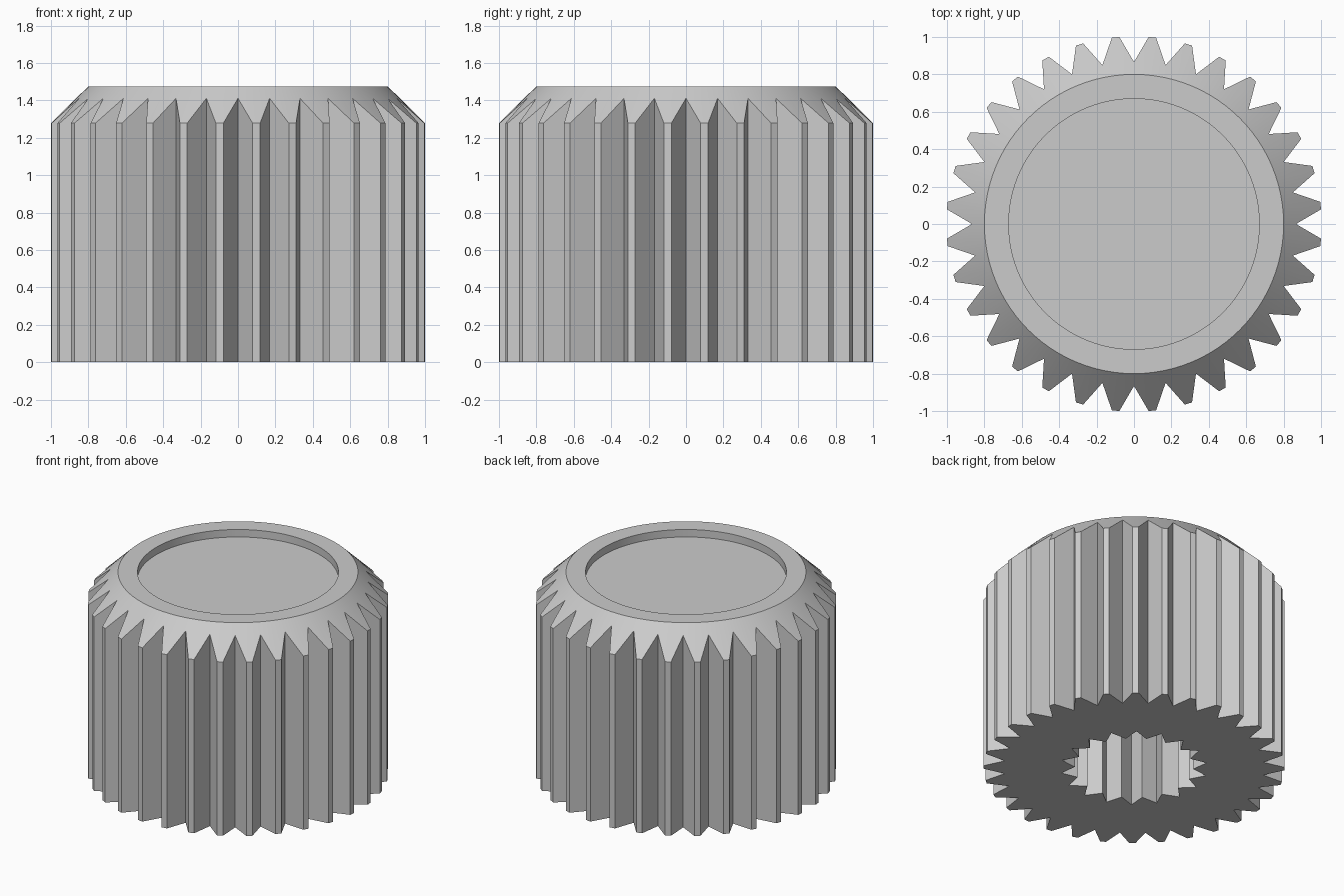
import bpy
import bmesh
from math import cos, sin, pi, radians

cube = bpy.data.objects.get("Cube")
if cube:
    bpy.data.objects.remove(cube, do_unlink=True)

TEETH, SPLINES = 32, 18
TOP_Z, RIM_R, VALLEY_R, TIP_R = 1.475, 0.80, 0.866, 1.003
RECESS_R, RECESS_DEPTH = 0.67, 0.055
BORE_TIP_R, BORE_VALLEY_R, BORE_DEPTH = 0.49, 0.395, 1.0


def material(name, value):
    mat = bpy.data.materials.new(name)
    mat.use_nodes = True
    colour = (value, value, value, 1)
    mat.diffuse_color = colour
    mat.node_tree.nodes["Principled BSDF"].inputs["Base Color"].default_value = colour
    return mat


def ring(bm, outline, height):
    """Vertices around z from (angle, radius) pairs; height is a function of radius."""
    return [bm.verts.new((r * cos(a), r * sin(a), height(r))) for a, r in outline]


def bridge(bm, lower, upper):
    n = len(lower)
    for i in range(n):
        j = (i + 1) % n
        bm.faces.new((lower[i], lower[j], upper[j], upper[i]))


def loop_edges(bm, verts):
    return [bm.edges.get((v, verts[i - 1])) for i, v in enumerate(verts)]


# Knurled outline: sharp valleys and narrow flat tips
step = 2 * pi / TEETH
half_tip = radians(1.15)
gear = []
for i in range(TEETH):
    start = i * step
    gear += [(start, VALLEY_R),
             (start + step / 2 - half_tip, TIP_R),
             (start + step / 2 + half_tip, TIP_R)]

# Evenly spaced circle with one point per outline point
count = len(gear)
def circle(radius):
    return [(2 * pi * i / count, radius) for i in range(count)]

# Splined bore outline
bore = [(pi * i / SPLINES, BORE_VALLEY_R if i % 2 else BORE_TIP_R)
        for i in range(2 * SPLINES)]
bore = [(a + radians(12), r) for a, r in bore]

bm = bmesh.new()

# Outer wall, chamfer, flat rim and recessed cap
base = ring(bm, gear, lambda r: 0)
shoulder = ring(bm, gear, lambda r: TOP_Z - (r - RIM_R) * 0.97)
rim = ring(bm, circle(RIM_R), lambda r: TOP_Z)
lip = ring(bm, circle(RECESS_R), lambda r: TOP_Z)
floor = ring(bm, circle(RECESS_R), lambda r: TOP_Z - RECESS_DEPTH)
for lower, upper in zip((base, shoulder, rim, lip), (shoulder, rim, lip, floor)):
    bridge(bm, lower, upper)
bm.faces.new(floor)

# Blind splined bore
mouth = ring(bm, bore, lambda r: 0)
end = ring(bm, bore, lambda r: BORE_DEPTH)
bridge(bm, end, mouth)
bm.faces.new(end)

# Underside between the outer wall and the bore
bmesh.ops.triangle_fill(bm, use_beauty=True,
                        edges=loop_edges(bm, base) + loop_edges(bm, mouth))
bmesh.ops.recalc_face_normals(bm, faces=bm.faces[:])

mesh = bpy.data.meshes.new("knob")
bm.to_mesh(mesh)
bm.free()
mesh.materials.append(material("grey plastic", 0.6))
knob = bpy.data.objects.new("knurled_knob", mesh)
bpy.context.collection.objects.link(knob)

bpy.ops.object.select_all(action="DESELECT")
knob.select_set(True)
bpy.context.view_layer.objects.active = knob
bpy.ops.object.shade_smooth_by_angle(angle=radians(25))
